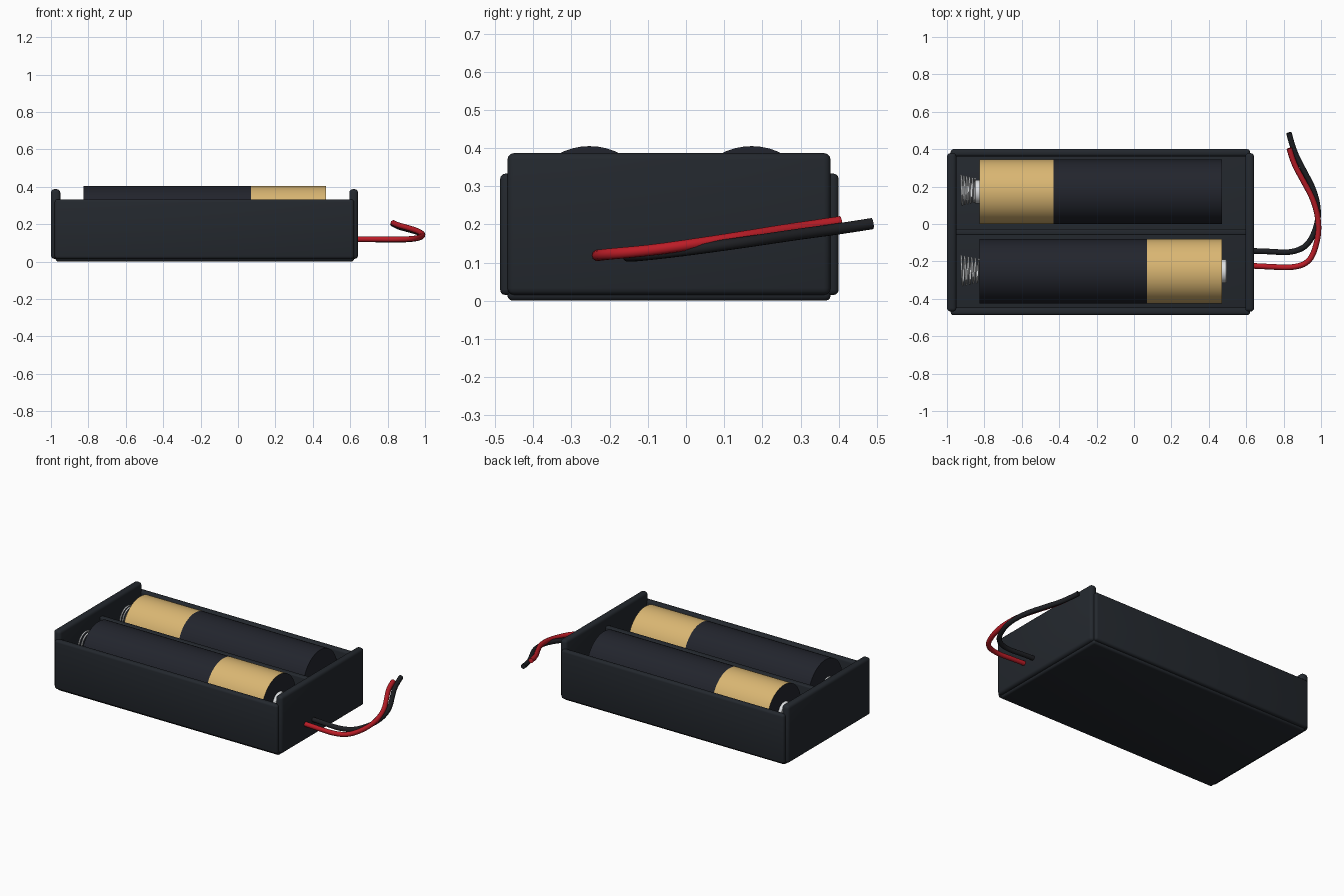
import bpy, bmesh
from math import sin, cos, pi

if "Cube" in bpy.data.objects:
    bpy.data.objects.remove(bpy.data.objects["Cube"])


def material(name, rgb):
    m = bpy.data.materials.new(name)
    m.diffuse_color = (*rgb, 1)
    m.use_nodes = True
    m.node_tree.nodes["Principled BSDF"].inputs["Base Color"].default_value = m.diffuse_color
    return m


PLASTIC = material("dark_plastic", (0.017, 0.021, 0.027))
LABEL = material("battery_black", (0.016, 0.018, 0.026))
GOLD = material("battery_gold", (0.70, 0.47, 0.17))
METAL = material("metal", (0.72, 0.74, 0.76))
RED = material("wire_red", (0.50, 0.012, 0.02))
BLACK = material("wire_black", (0.013, 0.014, 0.017))


def smooth(ob):
    bpy.ops.object.select_all(action='DESELECT')
    ob.select_set(True)
    bpy.context.view_layer.objects.active = ob
    bpy.ops.object.shade_smooth_by_angle(angle=0.6)


def make(name, data, *mats):
    ob = bpy.data.objects.new(name, data)
    bpy.context.collection.objects.link(ob)
    for m in mats:
        data.materials.append(m)
    return ob


def box(name, x, y, z, bevel=0.014):
    bm = bmesh.new()
    bmesh.ops.create_cube(bm, size=1)
    for v in bm.verts:
        for i, (a, b) in enumerate((x, y, z)):
            v.co[i] = a if v.co[i] < 0 else b
    bmesh.ops.bevel(bm, geom=bm.edges[:], offset=bevel, segments=3,
                    profile=0.5, affect='EDGES')
    me = bpy.data.meshes.new(name)
    bm.to_mesh(me)
    smooth(make(name, me, PLASTIC))


def lathe_x(name, profile, bands, cy, cz, n=48):
    """Closed solid turned about the x axis; bands = material of each strip."""
    bm = bmesh.new()
    rings = [[bm.verts.new((x, cy + r * cos(2 * pi * i / n), cz + r * sin(2 * pi * i / n)))
              for i in range(n)] for x, r in profile]
    for a, b, mi in zip(rings, rings[1:], bands):
        for i in range(n):
            j = (i + 1) % n
            bm.faces.new((a[i], a[j], b[j], b[i])).material_index = mi
    bm.faces.new(rings[0]).material_index = bands[0]
    bm.faces.new(rings[-1]).material_index = bands[-1]
    bmesh.ops.recalc_face_normals(bm, faces=bm.faces[:])
    me = bpy.data.meshes.new(name)
    bm.to_mesh(me)
    smooth(make(name, me, LABEL, GOLD, METAL))


def tube(name, points, radius, mat, spline='NURBS'):
    cu = bpy.data.curves.new(name, 'CURVE')
    cu.dimensions = '3D'
    cu.bevel_depth = radius
    cu.bevel_resolution = 3
    cu.use_fill_caps = True
    s = cu.splines.new(spline)
    s.points.add(len(points) - 1)
    for p, co in zip(s.points, points):
        p.co = (*co, 1)
    if spline == 'NURBS':
        s.order_u = 3
        s.use_endpoint_u = True
        s.resolution_u = 6
    make(name, cu, mat)


# Holder tray: floor, long walls, taller end walls and divider
box("floor", (-0.975, 0.62), (-0.468, 0.379), (0.0, 0.05))
box("front_wall", (-0.98, 0.62), (-0.487, -0.447), (0.015, 0.333))
box("back_wall", (-0.98, 0.62), (0.362, 0.40), (0.015, 0.333))
box("left_end_wall", (-1.0, -0.95), (-0.468, 0.379), (0.015, 0.387), 0.018)
box("right_end_wall", (0.595, 0.642), (-0.468, 0.379), (0.015, 0.387), 0.018)
box("divider", (-0.96, 0.61), (-0.06, -0.026), (0.03, 0.325), 0.008)

# Batteries, facing opposite ways
CZ, R = 0.232, 0.173
lathe_x("back_battery",
        [(-0.852, 0.058), (-0.847, 0.063), (-0.825, 0.063), (-0.825, R), (-0.43, R), (0.47, R)],
        [2, 2, 0, 1, 0], 0.172, CZ)
lathe_x("front_battery",
        [(-0.825, R), (0.07, R), (0.47, R), (0.47, 0.063), (0.491, 0.063), (0.496, 0.058)],
        [0, 1, 0, 2, 2], -0.253, CZ)

# Slightly tapered contact springs
for name, cy, x1 in (("back_spring", 0.18, -0.85), ("front_spring", -0.25, -0.83)):
    turns, steps = 5, 24
    total = turns * steps
    pts = []
    for i in range(total + 1):
        t, a = i / total, 2 * pi * i / steps
        r = 0.08 - 0.018 * t
        pts.append((-0.925 + (x1 + 0.925) * t, cy + r * cos(a), CZ + r * sin(a)))
    tube(name, pts, 0.005, METAL, 'POLY')

# Lead wires
tube("red_wire", [(0.6, -0.222, 0.12), (0.72, -0.228, 0.12), (0.85, -0.235, 0.118),
                  (0.94, -0.205, 0.122), (0.98, -0.10, 0.131), (0.99, 0.0, 0.145),
                  (0.965, 0.12, 0.163), (0.90, 0.24, 0.183), (0.85, 0.33, 0.196),
                  (0.83, 0.405, 0.207)], 0.015, RED)
tube("black_wire", [(0.6, -0.143, 0.12), (0.72, -0.146, 0.118), (0.83, -0.155, 0.116),
                    (0.92, -0.125, 0.118), (0.97, -0.04, 0.127), (0.99, 0.06, 0.14),
                    (0.965, 0.18, 0.157), (0.90, 0.30, 0.175), (0.85, 0.40, 0.188),
                    (0.828, 0.488, 0.202)], 0.015, BLACK)
